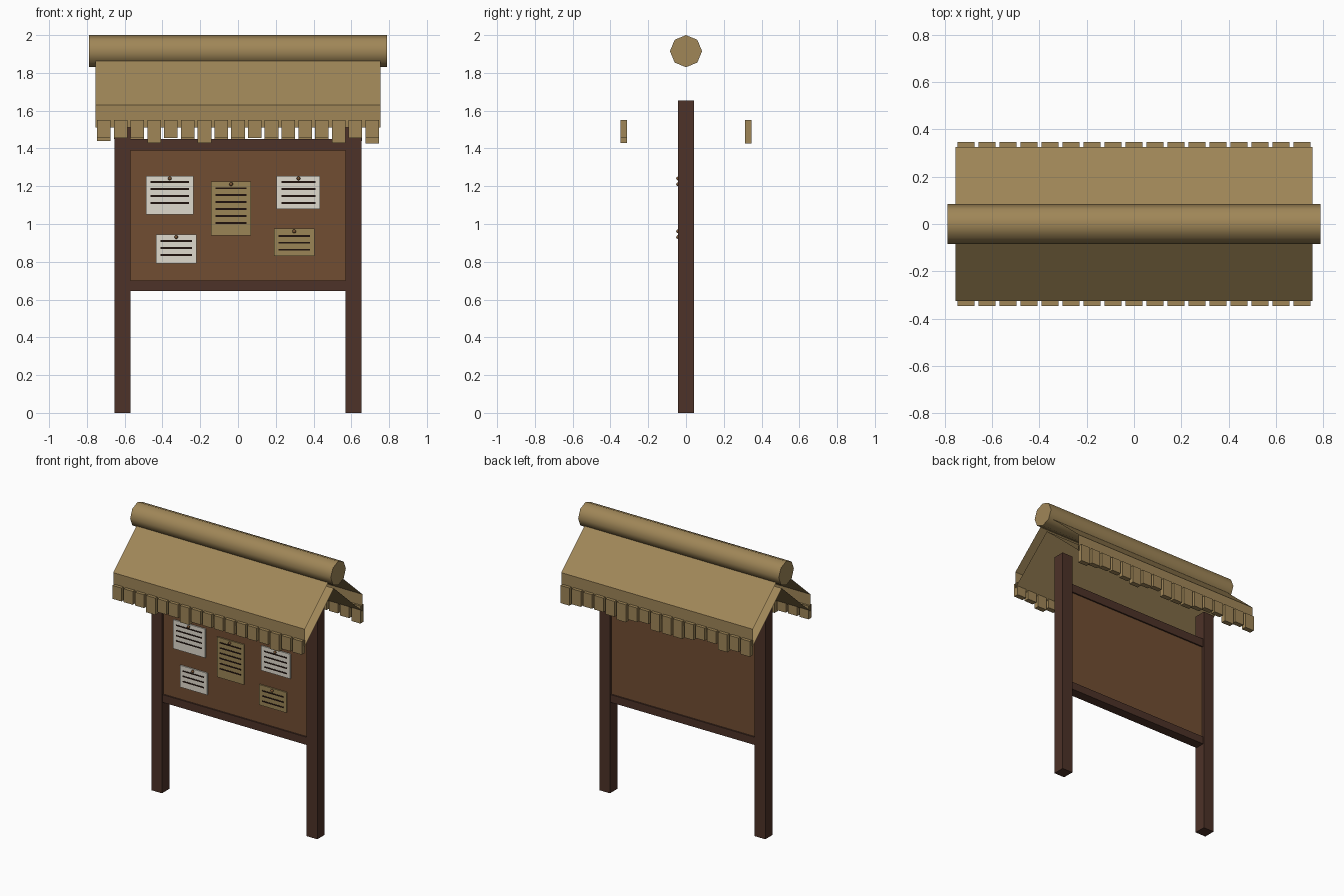
import bpy, bmesh, math, random
from mathutils import Matrix, Vector

if "Cube" in bpy.data.objects:
    bpy.data.objects.remove(bpy.data.objects["Cube"])

random.seed(4)


def material(name, rgb):
    m = bpy.data.materials.new(name)
    m.diffuse_color = (*rgb, 1)
    m.use_nodes = True
    m.node_tree.nodes["Principled BSDF"].inputs["Base Color"].default_value = m.diffuse_color
    return m


THATCH = material("straw thatch", (0.35, 0.24, 0.097))
WOOD = material("dark wood", (0.074, 0.032, 0.021))
BOARD = material("brown board", (0.165, 0.075, 0.032))
PAPER = material("pale paper", (0.74, 0.70, 0.61))
PARCHMENT = material("tan parchment", (0.33, 0.235, 0.093))
INK = material("dark ink", (0.014, 0.006, 0.004))
PIN = material("pin brown", (0.19, 0.09, 0.035))


def finish(name, bm, mat):
    me = bpy.data.meshes.new(name)
    bmesh.ops.recalc_face_normals(bm, faces=bm.faces)
    bm.to_mesh(me)
    bm.free()
    me.materials.append(mat)
    ob = bpy.data.objects.new(name, me)
    bpy.context.collection.objects.link(ob)
    return ob


def add_box(bm, x0, x1, y0, y1, z0, z1):
    centre = Vector((x0 + x1, y0 + y1, z0 + z1)) / 2
    size = Matrix.Diagonal((x1 - x0, y1 - y0, z1 - z0, 1))
    bmesh.ops.create_cube(bm, size=1, matrix=Matrix.Translation(centre) @ size)


def box(name, mat, *bounds):
    bm = bmesh.new()
    add_box(bm, *bounds)
    return finish(name, bm, mat)


def smooth(ob, degrees):
    bpy.ops.object.select_all(action='DESELECT')
    ob.select_set(True)
    bpy.context.view_layer.objects.active = ob
    bpy.ops.object.shade_smooth_by_angle(angle=math.radians(degrees))


# Posts, rails and notice board
for side, x in (("left", -0.612), ("right", 0.612)):
    box(side + "_post", WOOD, x - 0.042, x + 0.042, -0.042, 0.042, 0, 1.655)
box("bottom_rail", WOOD, -0.57, 0.57, -0.035, 0.035, 0.645, 0.70)
box("top_rail", WOOD, -0.57, 0.57, -0.035, 0.035, 1.39, 1.45)
box("notice_board", BOARD, -0.57, 0.57, -0.025, 0.025, 0.69, 1.40)

# Roof: an open-ended chevron profile swept along x
profile = [(-0.325, 1.63), (0, 1.918), (0.325, 1.63),
           (0.325, 1.51), (0, 1.798), (-0.325, 1.51)]
bm = bmesh.new()
ends = [[bm.verts.new((x, y, z)) for y, z in profile] for x in (-0.755, 0.755)]
for i in range(6):
    j = (i + 1) % 6
    bm.faces.new((ends[0][i], ends[0][j], ends[1][j], ends[1][i]))
finish("thatch_roof", bm, THATCH)

# Ridge roll
bm = bmesh.new()
bmesh.ops.create_cone(bm, cap_ends=True, segments=8, radius1=0.085,
                      radius2=0.085, depth=1.58,
                      matrix=Matrix.Translation((0, 0, 1.915))
                      @ Matrix.Rotation(math.pi / 2, 4, 'Y'))
smooth(finish("ridge_roll", bm, THATCH), 50)

# Straw fringe hanging along both eaves, with a few longer tufts
for side, y in (("front", -0.33), ("back", 0.33)):
    bm = bmesh.new()
    for i in range(17):
        x = -0.71 + i * 0.08875
        if side == "front":
            low = 1.43 if i in (3, 6, 14) else 1.455
        else:
            low = random.choice((1.425, 1.44, 1.45, 1.46))
        add_box(bm, x - 0.036, x + 0.036, y - 0.018, y + 0.018, low, 1.55)
    finish(side + "_fringe", bm, THATCH)

# Notices: left, right, bottom, top, first line height, line count, paper
notices = [(-0.487, -0.235, 1.05, 1.255, 1.222, 4, PAPER),
           (-0.143, 0.070, 0.94, 1.225, 1.190, 6, PARCHMENT),
           (0.205, 0.435, 1.08, 1.255, 1.222, 4, PAPER),
           (-0.435, -0.220, 0.79, 0.945, 0.910, 3, PAPER),
           (0.190, 0.405, 0.83, 0.975, 0.937, 3, PARCHMENT)]
for n, (x0, x1, z0, z1, line, count, mat) in enumerate(notices, 1):
    box(f"notice_{n}", mat, x0, x1, -0.034, -0.024, z0, z1)
    bm = bmesh.new()
    for i in range(count):
        z = line - i * 0.037
        add_box(bm, x0 + 0.024, x1 - 0.024, -0.036, -0.033,
                z - 0.0045, z + 0.0045)
    finish(f"notice_lines_{n}", bm, INK)
    bm = bmesh.new()
    bmesh.ops.create_uvsphere(bm, u_segments=8, v_segments=6, radius=0.010,
                              matrix=Matrix.Translation(
                                  ((x0 + x1) / 2, -0.042, z1 - 0.014)))
    smooth(finish(f"notice_pin_{n}", bm, PIN), 60)
